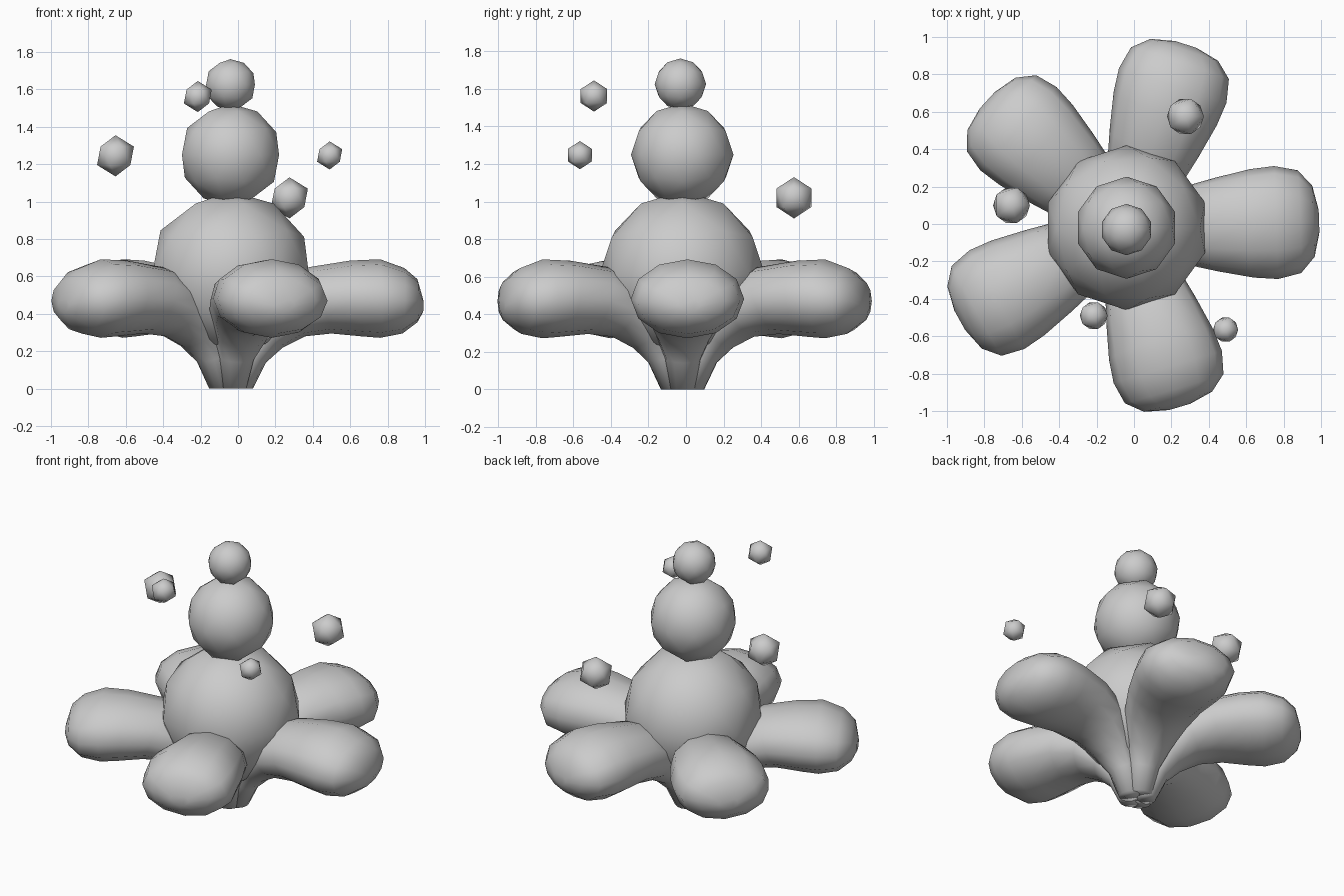
import bpy, bmesh, math

if "Cube" in bpy.data.objects:
    bpy.data.objects.remove(bpy.data.objects["Cube"])

CX, CY = -0.04, -0.02   # flower axis


def finish(bm, name):
    bmesh.ops.recalc_face_normals(bm, faces=bm.faces)
    for f in bm.faces:
        f.smooth = True
    mesh = bpy.data.meshes.new(name)
    bm.to_mesh(mesh)
    bm.free()
    ob = bpy.data.objects.new(name, mesh)
    bpy.context.collection.objects.link(ob)
    return ob


def ball(name, loc, radius, subdivisions):
    bm = bmesh.new()
    bmesh.ops.create_icosphere(bm, subdivisions=subdivisions, radius=radius)
    finish(bm, name).location = loc


# Petal sections: (underside r, z), (upper side r, z), half width
SECTIONS = [
    ((0.12, 0.00), (0.00, 0.00), 0.07),
    ((0.19, 0.14), (0.03, 0.20), 0.10),
    ((0.28, 0.22), (0.10, 0.36), 0.15),
    ((0.40, 0.28), (0.24, 0.55), 0.21),
    ((0.54, 0.295), (0.42, 0.65), 0.25),
    ((0.70, 0.28), (0.64, 0.685), 0.29),
    ((0.80, 0.272), (0.80, 0.692), 0.302),
    ((0.92, 0.295), (0.93, 0.645), 0.275),
    ((1.00, 0.355), (1.00, 0.585), 0.19),
    ((1.03, 0.41), (1.03, 0.48), 0.06),
]


def petal(name, angle, length, sides=12):
    bm = bmesh.new()
    rings = []
    for (r0, z0), (r1, z1), hw in SECTIONS:
        ring = []
        for i in range(sides):
            a = 2 * math.pi * i / sides
            t = 0.5 + 0.5 * math.cos(a)
            ring.append(bm.verts.new(((r0 + (r1 - r0) * t) * length,
                                      hw * math.sin(a), z0 + (z1 - z0) * t)))
        rings.append(ring)
    for a, b in zip(rings, rings[1:]):
        for i in range(sides):
            j = (i + 1) % sides
            bm.faces.new((a[i], a[j], b[j], b[i]))
    bm.faces.new(rings[0])
    bm.faces.new(rings[-1])
    ob = finish(bm, name)
    ob.location = (CX, CY, 0)
    ob.rotation_euler.z = math.radians(angle)


# Ring of five slightly uneven petals
for n, (ang, length) in enumerate([(2, 1.0), (72, 1.0), (137.5, 0.98),
                                   (209, 0.99), (286.5, 0.97)]):
    petal(f"petal_{n + 1}", ang, length)

# Stacked centre
ball("centre_large", (CX, CY, 0.615), 0.44, 2)
ball("centre_middle", (CX, CY, 1.25), 0.273, 2)
ball("centre_top", (CX, CY - 0.01, 1.625), 0.137, 2)

# Floating pollen
for n, (x, y, z, r) in enumerate([(-0.655, 0.10, 1.245, 0.11),
                                  (-0.215, -0.49, 1.562, 0.083),
                                  (0.49, -0.565, 1.247, 0.075),
                                  (0.275, 0.575, 1.02, 0.11)]):
    ball(f"pollen_{n + 1}", (x, y, z), r, 1)
